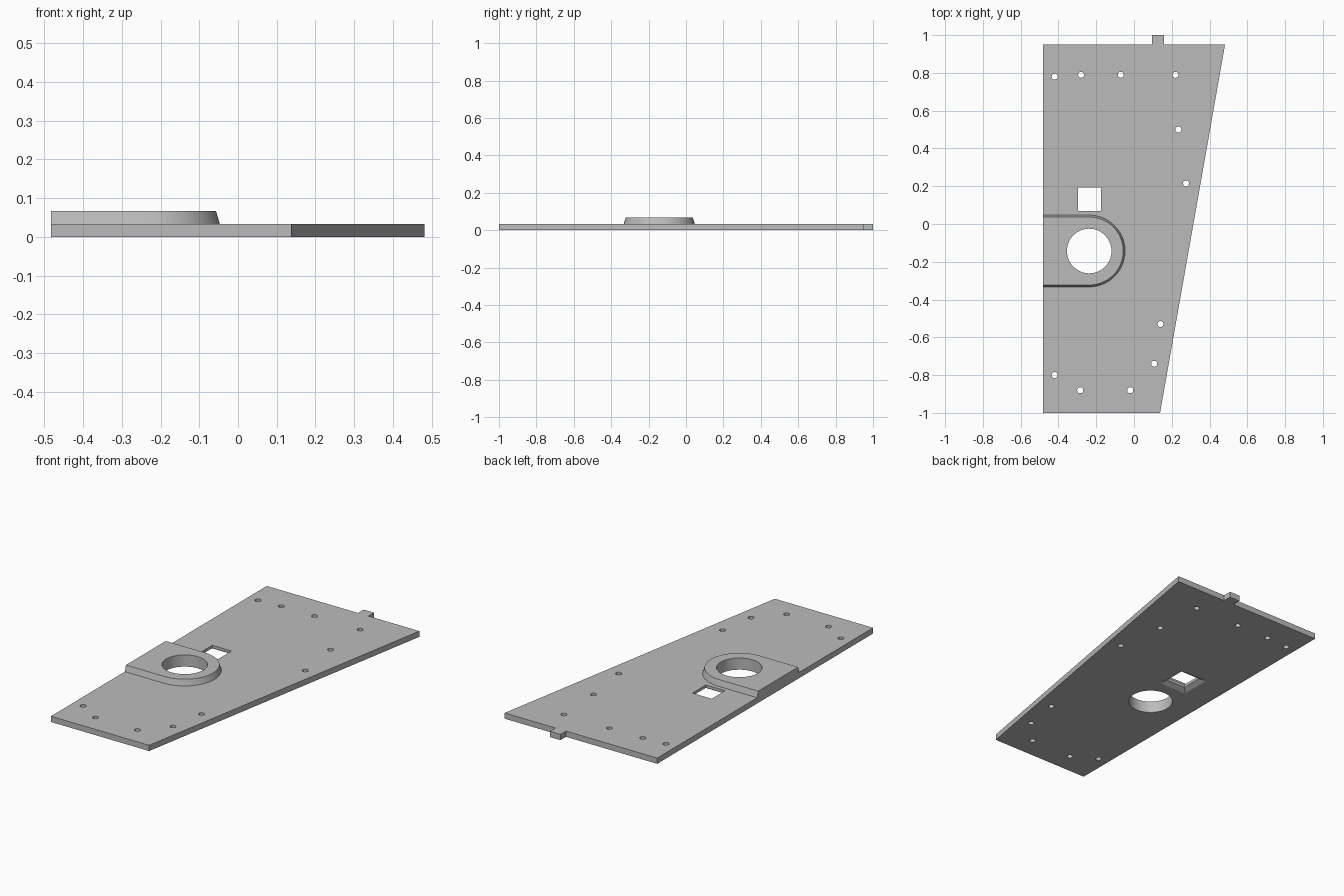
import bpy, bmesh, math

if "Cube" in bpy.data.objects:
    bpy.data.objects.remove(bpy.data.objects["Cube"])

THICK, BOSS_TOP = 0.033, 0.067
LEFT = -0.483
CX, CY = -0.237, -0.143          # bore centre

grey = bpy.data.materials.new("plain grey")
grey.use_nodes = True
grey.diffuse_color = (0.5, 0.5, 0.5, 1)
grey.node_tree.nodes["Principled BSDF"].inputs["Base Color"].default_value = (0.5, 0.5, 0.5, 1)


def loft(name, *sections):
    """Solid through matching outlines, each given as (points, z)."""
    bm = bmesh.new()
    rings = [[bm.verts.new((x, y, z)) for x, y in pts] for pts, z in sections]
    n = len(rings[0])
    for low, high in zip(rings, rings[1:]):
        for i in range(n):
            j = (i + 1) % n
            bm.faces.new((low[i], low[j], high[j], high[i]))
    bm.faces.new(rings[0][::-1])
    bm.faces.new(rings[-1])
    bmesh.ops.recalc_face_normals(bm, faces=bm.faces)
    mesh = bpy.data.meshes.new(name)
    bm.to_mesh(mesh)
    bm.free()
    mesh.materials.append(grey)
    obj = bpy.data.objects.new(name, mesh)
    bpy.context.collection.objects.link(obj)
    return obj


def circle(x, y, r, n):
    return [(x + r * math.cos(a), y + r * math.sin(a))
            for a in (2 * math.pi * i / n for i in range(n))]


def square(x, y, half):
    return [(x - half, y - half), (x + half, y - half), (x + half, y + half), (x - half, y + half)]


def boss_outline(r, n=32):
    arc = [(CX + r * math.cos(a), CY + r * math.sin(a))
           for a in (math.pi * (i / n - 0.5) for i in range(n + 1))]
    return [(LEFT, CY - r)] + arc + [(LEFT, CY + r)]


def combine(target, tool, operation):
    mod = target.modifiers.new(operation, "BOOLEAN")
    mod.operation, mod.solver, mod.object = operation, "EXACT", tool
    bpy.context.view_layer.objects.active = target
    bpy.ops.object.modifier_apply(modifier=mod.name)
    bpy.data.objects.remove(tool)


# Tapered plate with the locating tab on its back edge
outline = [(LEFT, -1), (0.138, -1), (0.482, 0.95), (0.16, 0.95), (0.16, 1),
           (0.094, 1), (0.094, 0.95), (LEFT, 0.95)]
plate = loft("mounting_plate", (outline, 0), (outline, THICK))

# Raised boss with drafted sides
boss = loft("boss", (boss_outline(0.19), THICK), (boss_outline(0.18), BOSS_TOP))
combine(plate, boss, "UNION")

# Large bore through boss and plate
bore = circle(CX, CY, 0.118, 64)
combine(plate, loft("bore_cutter", (bore, -0.1), (bore, 0.2)), "DIFFERENCE")

# Square window, widened toward the underside
window = square(-0.236, 0.131, 0.061)
wide = square(-0.236, 0.131, 0.088)
combine(plate, loft("window_cutter", (wide, -0.05), (wide, 0), (window, THICK / 2), (window, 0.1)),
        "DIFFERENCE")

# Small fixing holes
for x, y in [(-0.42, 0.78), (-0.28, 0.79), (-0.07, 0.79), (0.22, 0.79), (0.235, 0.5),
             (0.275, 0.215), (0.14, -0.53), (0.107, -0.74), (-0.02, -0.88),
             (-0.285, -0.88), (-0.42, -0.8)]:
    hole = circle(x, y, 0.016, 24)
    combine(plate, loft("hole_cutter", (hole, -0.1), (hole, 0.2)), "DIFFERENCE")

# Smooth the round walls, keep the edges sharp
bpy.ops.object.select_all(action="DESELECT")
plate.select_set(True)
bpy.context.view_layer.objects.active = plate
bpy.ops.object.shade_smooth_by_angle(angle=math.radians(30))
